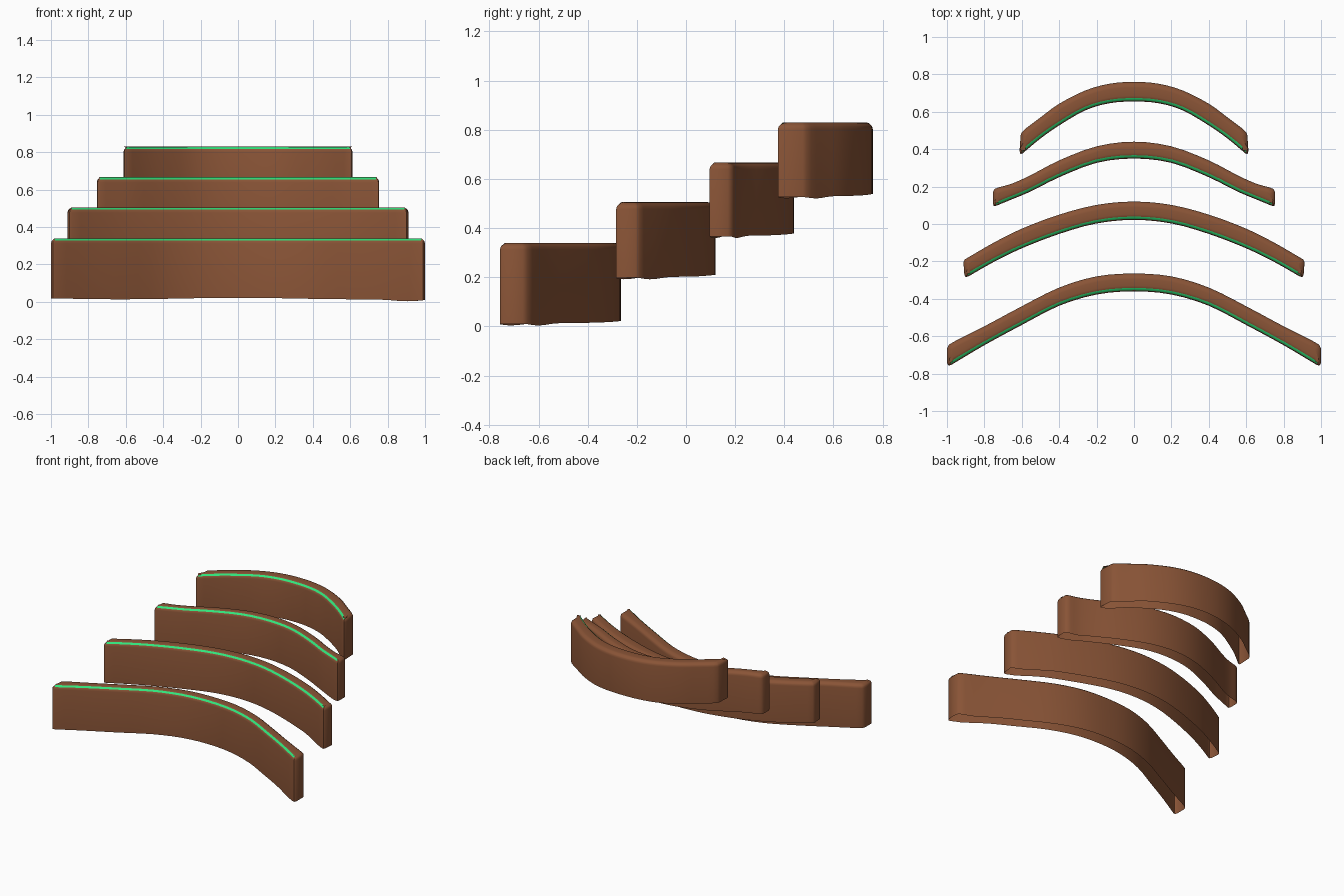
import bpy, math
from mathutils import Vector

if "Cube" in bpy.data.objects:
    bpy.data.objects.remove(bpy.data.objects["Cube"])


def material(name, color):
    m = bpy.data.materials.new(name)
    m.diffuse_color = color
    m.use_nodes = True
    m.node_tree.nodes["Principled BSDF"].inputs["Base Color"].default_value = m.diffuse_color
    return m


BROWN = material("brown", (0.25, 0.088, 0.037, 1))
GREEN = material("green", (0.03, 0.78, 0.2, 1))


def smooth_path(pts, sub=3):
    """Half a curve from the centre out -> full mirrored Catmull-Rom curve, left to right."""
    full = [Vector((-x, y)) for x, y in reversed(pts[1:])] + [Vector(p) for p in pts]
    ext = [2 * full[0] - full[1]] + full + [2 * full[-1] - full[-2]]
    out = []
    for i in range(1, len(ext) - 2):
        a, b, c, d = ext[i - 1:i + 3]
        for k in range(sub):
            t = k / sub
            out.append(0.5 * (2 * b + (c - a) * t + (2 * a - 5 * b + 4 * c - d) * t * t
                              + (3 * b - a - 3 * c + d) * t ** 3))
    return out + [full[-1]]


def inset(loop, d):
    """Offset a counter-clockwise outline inwards."""
    res, n = [], len(loop)
    for i, p in enumerate(loop):
        e1 = (p - loop[i - 1]).normalized()
        e2 = (loop[(i + 1) % n] - p).normalized()
        n1, n2 = Vector((-e1.y, e1.x)), Vector((-e2.y, e2.x))
        m = (n1 + n2).normalized()
        res.append(p + m * d / max(m.dot(n1), 0.6))
    return res


def curved_wall(name, front, back, end, z0, z1):
    # plan outline: front curve, rounded right end, back curve, rounded left end
    f, b = smooth_path(front), smooth_path(back)
    right = [Vector(p) for p in end]
    left = [Vector((-p.x, p.y)) for p in reversed(right)]
    loop = f + right + b[::-1] + left
    n, nf = len(loop), len(f)
    half = max(p.x for p in loop)
    levels = [(0, None), (0, z1 - 0.028), (0.003, z1 - 0.016), (0.006, z1 - 0.012),
              (0.018, z1 - 0.002), (0.03, z1)]
    verts, faces, mats = [], [], []
    for d, z in levels:
        for p in inset(loop, d):
            u = p.x / half
            # the open lower rim is slightly uneven, lowest near the right end
            low = z0 + 0.004 * math.cos(u * 5) - 0.014 * math.exp(-((u - 0.92) / 0.12) ** 2)
            verts.append((p.x, p.y, low if z is None else z))
    for k in range(len(levels) - 1):
        for i in range(n):
            j = (i + 1) % n
            faces.append((k * n + i, k * n + j, (k + 1) * n + j, (k + 1) * n + i))
            mats.append(1 if k == 3 and i < nf - 1 else 0)   # green line on the front top edge
    # top: a strip of quads between front and back curve, plus both end pieces
    top = (len(levels) - 1) * n
    cap = [(i, i + 1, 2 * nf + 2 - i, 2 * nf + 3 - i) for i in range(nf - 1)]
    cap += [tuple(range(nf - 1, nf + 5)), tuple(range(2 * nf + 3, n)) + (0,)]
    faces += [tuple(top + i for i in c) for c in cap]
    mats += [0] * len(cap)
    me = bpy.data.meshes.new(name)
    me.from_pydata(verts, [], faces)
    me.materials.append(BROWN)
    me.materials.append(GREEN)
    me.polygons.foreach_set("material_index", mats)
    ob = bpy.data.objects.new(name, me)
    bpy.context.collection.objects.link(ob)
    bpy.context.view_layer.objects.active = ob
    ob.select_set(True)
    bpy.ops.object.shade_smooth_by_angle(angle=math.radians(45))
    ob.select_set(False)


# four stepped tiers, front to back
curved_wall("tier_1_wall",
            [(0, -.36), (.2, -.377), (.4, -.437), (.6, -.54), (.8, -.648), (.975, -.752)],
            [(0, -.265), (.2, -.28), (.4, -.34), (.6, -.44), (.8, -.547), (.955, -.625)],
            [(.99, -.757), (1.0, -.745), (1.0, -.665), (.99, -.645)], .018, .34)
curved_wall("tier_2_wall",
            [(0, .022), (.2, .003), (.4, -.053), (.6, -.13), (.75, -.203), (.885, -.28)],
            [(0, .12), (.2, .102), (.4, .05), (.6, -.025), (.75, -.1), (.875, -.172)],
            [(.9, -.284), (.907, -.272), (.912, -.205), (.905, -.19)], .206, .505)
curved_wall("tier_3_wall",
            [(0, .35), (.2, .327), (.4, .25), (.55, .175), (.65, .133), (.735, .098)],
            [(0, .44), (.2, .415), (.4, .34), (.55, .262), (.65, .217), (.72, .197)],
            [(.75, .096), (.755, .11), (.755, .17), (.745, .188)], .374, .667)
curved_wall("tier_4_wall",
            [(0, .655), (.13, .646), (.26, .608), (.4, .527), (.5, .457), (.595, .378)],
            [(0, .76), (.13, .75), (.26, .714), (.4, .643), (.5, .57), (.58, .51)],
            [(.607, .374), (.612, .39), (.606, .475), (.6, .49)], .535, .83)
